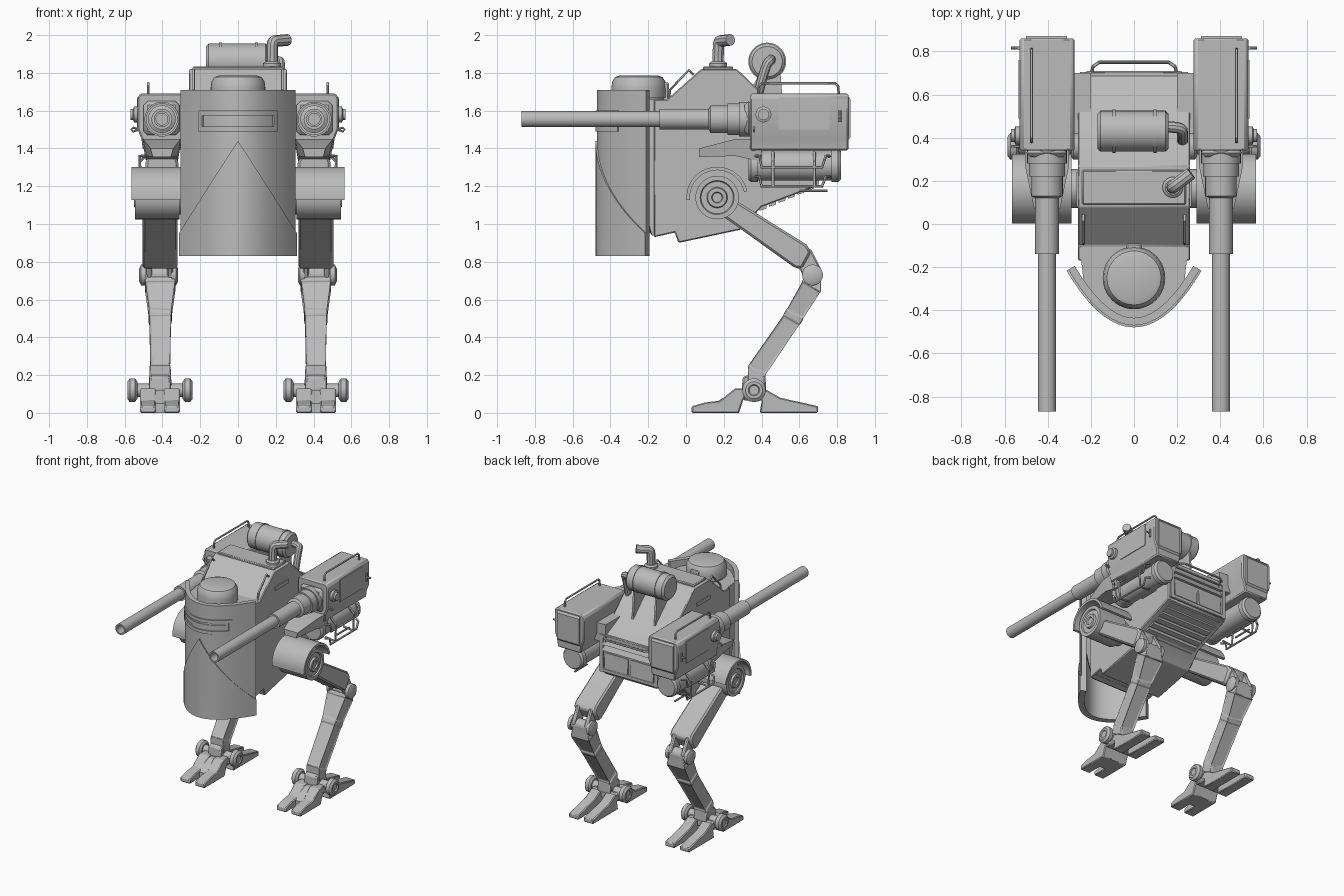
import bpy, bmesh, math
from mathutils import Vector

cube = bpy.data.objects.get("Cube")
if cube:
    bpy.data.objects.remove(cube, do_unlink=True)

steel = bpy.data.materials.new("plain grey steel")
steel.use_nodes = True
steel.diffuse_color = (0.5, 0.5, 0.5, 1)
steel.node_tree.nodes["Principled BSDF"].inputs["Base Color"].default_value = (0.5, 0.5, 0.5, 1)
parts = []


def place(name, mesh, mirror=False, bevel=0):
    """Link a mesh as a part, with optional bevel and left/right mirroring."""
    ob = bpy.data.objects.new(name, mesh)
    bpy.context.collection.objects.link(ob)
    mesh.materials.clear()
    mesh.materials.append(steel)
    if bevel:
        m = ob.modifiers.new("Bevel", 'BEVEL')
        m.width, m.segments, m.limit_method = bevel, 1, 'ANGLE'
    if mirror:
        ob.modifiers.new("Mirror", 'MIRROR')
    parts.append(ob)


def loft(name, rings, mirror=False, bevel=0, inset=()):
    """Skin a row of equal rings and cap the ends; inset lists segments to recess."""
    bm = bmesh.new()
    vs = [[bm.verts.new(p) for p in r] for r in rings]
    n = len(vs[0])
    segs = [[bm.faces.new((a[i], a[(i + 1) % n], b[(i + 1) % n], b[i])) for i in range(n)]
            for a, b in zip(vs, vs[1:])]
    bm.faces.new(vs[0])
    bm.faces.new(vs[-1])
    bmesh.ops.recalc_face_normals(bm, faces=bm.faces)
    for s in inset:
        bmesh.ops.inset_individual(bm, faces=segs[s], thickness=0.014, depth=-0.01)
    me = bpy.data.meshes.new(name)
    bm.to_mesh(me)
    bm.free()
    place(name, me, mirror, bevel)


def prism(name, pts, x0, x1, mirror=False, bevel=0):
    """Extrude a (y, z) outline along x."""
    loft(name, [[(x, y, z) for y, z in pts] for x in (x0, x1)], mirror, bevel)


def box(name, x, y, z, mirror=False, bevel=0):
    prism(name, [(y[0], z[0]), (y[1], z[0]), (y[1], z[1]), (y[0], z[1])], x[0], x[1], mirror, bevel)


def lathe(name, origin, axis, profile, mirror=False, n=32):
    """Turn a (distance, radius) profile about an axis."""
    q = Vector(axis).to_track_quat('Z', 'Y')
    o = Vector(origin)
    loft(name, [[o + q @ Vector((r * math.cos(k * math.tau / n), r * math.sin(k * math.tau / n), t))
                 for k in range(n)] for t, r in profile], mirror)


def rod(name, pts, r, mirror=False, smooth=False):
    """Round bar along a path."""
    cu = bpy.data.curves.new(name, 'CURVE')
    cu.dimensions, cu.bevel_depth, cu.bevel_resolution, cu.use_fill_caps = '3D', r, 3, True
    sp = cu.splines.new('NURBS' if smooth else 'POLY')
    sp.points.add(len(pts) - 1)
    for p, co in zip(sp.points, pts):
        p.co = (*co, 1)
    if smooth:
        sp.order_u, sp.use_endpoint_u = 3, True
    tmp = bpy.data.objects.new(name, cu)
    bpy.context.collection.objects.link(tmp)
    me = bpy.data.meshes.new_from_object(tmp.evaluated_get(bpy.context.evaluated_depsgraph_get()))
    bpy.data.objects.remove(tmp)
    place(name, me, mirror)


def bow(t, off=0):
    """Point on the curved shield plan, moved outward by off."""
    n = Vector((2 * 0.258 * t / 0.305, -1)).normalized()
    return Vector((0.305 * t, -0.47 + 0.258 * t * t)) + n * off


def band(name, t0, t1, low, high, inner, outer, slope=0, steps=18):
    """Curved plate on the shield; its top drops by slope away from the middle."""
    rings = []
    for k in range(steps + 1):
        t = t0 + (t1 - t0) * k / steps
        top = high - slope * abs(t)
        rings.append([(*bow(t, o), z) for o, z in ((outer, low), (outer, top), (inner, top), (inner, low))])
    loft(name, rings)


# Hull and nose
prism("hull", [(-.17, .93), (-.06, .955), (-.04, .9), (.29, .97), (.4, 1.09), (.69, 1.2), (.69, 1.5),
               (.52, 1.58), (.27, 1.82), (.08, 1.82), (-.1, 1.66), (-.17, 1.66)], -.26, .26, bevel=.006)
plan = [bow(-.86 + 1.72 * k / 14, -.034) for k in range(15)]
nose = [[(p.x, p.y, z) for p in plan] + [(.25, -.12, z), (-.25, -.12, z)] for z in (1.66, 1.25)]
nose.append([(x, max(y, -.18), .94) for x, y, z in nose[0]])
loft("nose", nose)
box("roof_plate", (-.24, .24), (.09, .25), (1.81, 1.835), bevel=.006)
box("side_slit", (.255, .266), (.08, .24), (1.67, 1.7), True)
rod("roof_handle", [(.235, y, z) for y, z in ((-.09, 1.66), (-.085, 1.71), (.015, 1.815), (.04, 1.79))], .007, True)

# Rear panel, louvres and grab rail
for z in (1.21, 1.47):
    box("rear_frame_bar", (-.25, .25), (.68, .705), (z, z + .03), bevel=.004)
box("rear_frame_post", (.22, .25), (.68, .705), (1.21, 1.5), True)
for z in (1.38, 1.425):
    prism("rear_louvre", [(.685, z), (.71, z), (.69, z + .035), (.685, z + .035)], -.22, .22)
prism("rear_flap", [(.685, 1.24), (.705, 1.24), (.695, 1.36), (.685, 1.36)], .01, .21, True)
rod("rear_rail", [(-.2, .69, 1.49), (-.19, .73, 1.49), (-.16, .75, 1.49), (.16, .75, 1.49),
                  (.19, .73, 1.49), (.2, .69, 1.49)], .008)

# Ribbed underside
for k in range(7):
    y, z = .36 + k * .05, 1.06 + k * .021
    prism("belly_rib", [(y - .02, z + .03), (y - .02, z - .01), (y + .015, z), (y + .02, z + .05)], -.22, .22)

# Curved front shield
band("shield", -1, 1, .83, 1.71, -.035, 0)
band("shield_lower_plate", -1, 1, .83, 1.44, -.001, .009, slope=.49)
for lo, hi in ((1.49, 1.515), (1.575, 1.6)):
    band("visor_frame", -.66, .66, lo, hi, -.001, .009)
for s in (-1, 1):
    band("visor_frame_end", s * .6, s * .66, 1.515, 1.575, -.001, .009, steps=2)
band("visor_slit", -.57, .57, 1.53, 1.56, -.001, .005)

# Hatch dome
lathe("hatch_dome", (0, -.25, 1.6), (0, 0, 1),
      [(0, .135), (.07, .135), (.07, .145), (.12, .145), (.155, .14), (.178, .125), (.186, .1)], n=40)
box("hatch_hinge", (-.035, .035), (-.13, -.09), (1.64, 1.75), bevel=.008)

# Roof tank and pipes
lathe("tank", (-.17, .43, 1.86), (1, 0, 0), [(0, .08), (.015, .095), (.315, .095), (.33, .08)], n=40)
for x in (-.1, .09):
    lathe("tank_strap", (x, .43, 1.86), (1, 0, 0), [(0, .1), (.015, .1)], n=40)
    prism("tank_bracket", [(.34, 1.7), (.52, 1.55), (.5, 1.8), (.39, 1.8)], x, x + .015)
rod("tank_pipe", [(.14, .45, 1.87), (.22, .45, 1.87), (.225, .42, 1.84), (.225, .38, 1.68)], .026, smooth=True)
lathe("exhaust_collar", (.18, .17, 1.8), (0, 0, 1), [(0, .048), (.05, .048), (.06, .035)])
rod("exhaust", [(.18, .17, 1.82), (.18, .17, 1.93), (.185, .175, 1.97), (.22, .2, 1.97), (.265, .235, 1.975)],
    .031, smooth=True)

# Weapon pods
X, GZ = .403, 1.555
half = [(.115, 1.69), (.128, 1.67), (.128, 1.5), (.108, 1.45), (.1, 1.39)]
outline = half + [(-a, z) for a, z in reversed(half)]
loft("pod", [[(X + a, y, z) for a, z in outline] for y in (.34, .86)], True, .008)
prism("pod_rear_plate", [(.855, 1.44), (.872, 1.46), (.872, 1.66), (.855, 1.68)], .31, .5, True)
lathe("barrel", (X, .36, GZ), (0, -1, 0),
      [(0, .092), (.08, .092), (.08, .084), (.14, .084), (.14, .073), (.23, .073), (.24, .055), (.5, .055),
       (.5, .042), (1.23, .042), (1.23, .031), (1.1, .031)], True)
box("barrel_collar", (.31, .5), (.31, .35), (1.47, 1.65), True, .02)
box("pod_arm", (.2, .3), (.42, .7), (1.44, 1.58), True)
box("pod_side_panel", (.525, .536), (.49, .76), (1.5, 1.67), True)
lathe("pod_knob", (.52, .41, 1.58), (1, 0, 0), [(0, .042), (.03, .042), (.035, .03), (.05, .03)], True, 20)
rod("pod_rail", [(.475, y, z) for y, z in ((.38, 1.68), (.385, 1.73), (.4, 1.745), (.79, 1.745),
                                           (.805, 1.73), (.81, 1.68))], .007, True)
rod("pod_hook", [(.52, .36, 1.5), (.555, .36, 1.51), (.565, .36, 1.5), (.555, .36, 1.49), (.52, .36, 1.5)], .006, True)
rod("pod_pin", [(.52, .815, 1.57), (.57, .815, 1.57)], .007, True)
rod("pod_catch", [(.535, .815, 1.54), (.535, .815, 1.6)], .008, True)

# Forward mount and drum under each pod
loft("pod_mount", [[(X + a * w, y, z) for a, z in ((-.8, lo), (.8, lo), (1, hi), (-1, hi))]
                   for y, w, lo, hi in ((.07, .06, 1.355, 1.4), (.26, .1, 1.36, 1.45), (.4, .105, 1.33, 1.45))], True)
lathe("drum", (X, .33, 1.31), (0, 1, 0),
      [(0, .075), (.015, .088), (.05, .088), (.05, .08), (.44, .08), (.44, .088), (.475, .088), (.49, .075)], True)
for x, z0, z1 in ((.515, 1.2, 1.25), (.52, 1.3, 1.36)):
    rod("drum_guard", [(x - .03, .37, z1), (x, .39, z1), (x, .4, z0), (x, .72, z0), (x, .74, z1), (x - .03, .76, z1)],
        .008, True)
for y in (.46, .68):
    rod("drum_guard_brace", [(.47, y, 1.38), (.52, y, 1.33), (.515, y, 1.2), (.43, y, 1.21)], .008, True)
rod("drum_spike", [(.43, .6, 1.175), (.43, .75, 1.175)], .007, True)

# Hip joint and fender
HY, HZ = .165, 1.14
arc = [math.radians(12 + 173 * k / 18) for k in range(19)]
prism("fender", [(HY + r * math.cos(a), HZ + r * math.sin(a))
                 for r, row in ((.163, arc), (.145, arc[::-1])) for a in row], .29, .565, True)
lathe("hip_joint", (.24, HY, HZ), (1, 0, 0),
      [(0, .09), (.07, .09), (.07, .115), (.305, .115), (.305, .09), (.295, .085), (.295, .055), (.31, .05),
       (.31, .03), (.3, .025)], True, 40)

# Thigh and knee
prism("thigh", [(.13, 1.08), (.2, 1.19), (.28, 1.115), (.64, .89), (.662, .85), (.615, .765), (.58, .765),
                (.21, 1.03)], .32, .505, True, .012)
for x in (.345, .455):
    prism("knee_fork", [(.57, .82), (.66, .87), (.72, .75), (.69, .69), (.64, .69)], x, x + .03, True, .008)
lathe("knee_pin", (.318, .67, .73), (1, 0, 0),
      [(0, .035), (.01, .055), (.035, .055), (.035, .045), (.17, .045), (.17, .055), (.195, .055), (.205, .035)], True)

# Shin with recessed panels
shin = []
for y, z, w, d in ((.685, .755, .06, .035), (.665, .67, .082, .058), (.575, .52, .062, .052),
                   (.56, .495, .06, .052), (.375, .225, .055, .054), (.36, .13, .06, .04)):
    shin.append([(.412 + a * w, y + b * d * .84, z - b * d * .54) for a, b in ((-1, -1), (1, -1), (1, 1), (-1, 1))])
loft("shin", shin, True, .004, inset=(1, 3))

# Ankle and foot
F = .413
prism("ankle_clamp", [(.295, .12), (.3, .19), (.36, .21), (.42, .2), (.425, .12), (.39, .06), (.33, .06)],
      F - .055, F + .055, True, .008)
box("ankle_block", (F - .105, F + .105), (.3, .42), (.065, .13), True, .012)
lathe("ankle_axle", (F - .13, .36, .12), (1, 0, 0), [(0, .035), (.26, .035)], True, 20)
for s in (-1, 1):
    lathe("ankle_wheel", (F + s * .12, .36, .12), (s, 0, 0),
          [(0, .045), (.012, .062), (.04, .062), (.053, .045), (.053, .03), (.046, .025)], True)
    a, b = sorted((F + s * .022, F + s * .105))
    prism("front_toe", [(.03, 0), (.03, .035), (.1, .055), (.18, .065), (.26, .13), (.33, .13), (.3, .06), (.28, 0)],
          a, b, True, .006)
    prism("rear_toe", [(.39, 0), (.4, .06), (.38, .12), (.43, .12), (.5, .08), (.7, .035), (.7, 0)],
          a, b, True, .006)
prism("toe_web", [(.15, 0), (.15, .05), (.26, .12), (.32, .12), (.28, 0)], F - .03, F + .03, True)

# Smooth the round surfaces, keeping hard edges
bpy.ops.object.select_all(action='DESELECT')
for ob in parts:
    ob.select_set(True)
bpy.context.view_layer.objects.active = parts[0]
bpy.ops.object.shade_smooth_by_angle(angle=math.radians(30))
